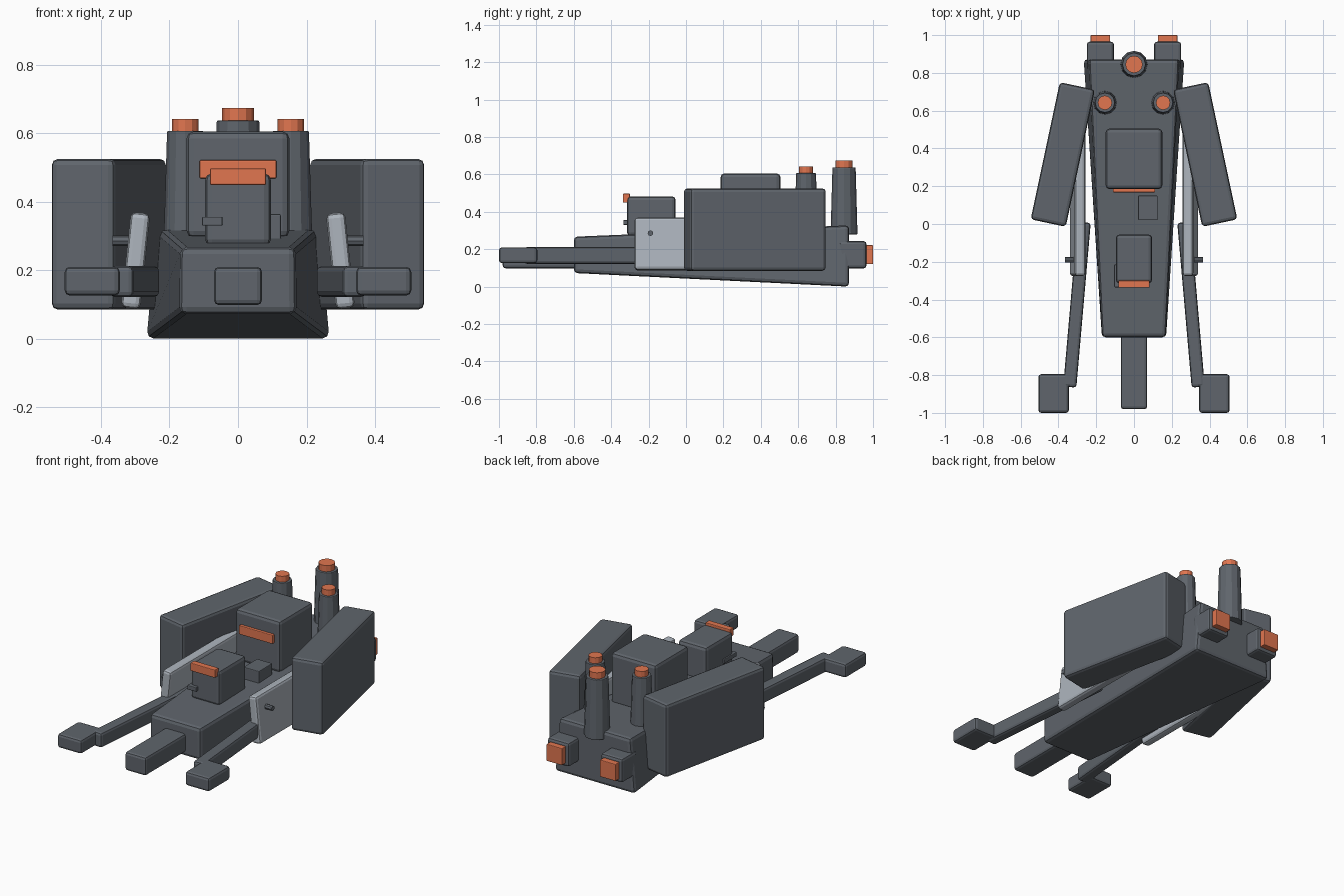
import bpy, bmesh
from math import radians
from mathutils import Matrix

if "Cube" in bpy.data.objects:
    bpy.data.objects.remove(bpy.data.objects["Cube"])


def material(name, rgb):
    m = bpy.data.materials.new(name)
    m.diffuse_color = (*rgb, 1)
    m.use_nodes = True
    m.node_tree.nodes["Principled BSDF"].inputs["Base Color"].default_value = m.diffuse_color
    return m


DARK = material("dark_grey", (0.115, 0.13, 0.15))
LIGHT = material("light_grey", (0.42, 0.46, 0.51))
ORANGE = material("orange", (0.75, 0.18, 0.08))


def finish(name, bm, mat, bevel):
    bmesh.ops.recalc_face_normals(bm, faces=bm.faces)
    me = bpy.data.meshes.new(name)
    bm.to_mesh(me)
    bm.free()
    me.materials.append(mat)
    ob = bpy.data.objects.new(name, me)
    bpy.context.collection.objects.link(ob)
    if bevel:
        mod = ob.modifiers.new("bevel", "BEVEL")
        mod.width = bevel
        mod.segments = 2
        mod.limit_method = "ANGLE"
        mod.angle_limit = radians(40)
    return ob


def box(name, x, y, z, mat=DARK, bevel=0.015, rot=(0, 0, 0)):
    """Box from (min, max) ranges, rotated about its centre."""
    bm = bmesh.new()
    bmesh.ops.create_cube(bm, size=1)
    size = [b - a for a, b in (x, y, z)]
    bmesh.ops.scale(bm, vec=size, verts=bm.verts)
    ob = finish(name, bm, mat, bevel)
    ob.location = [(a + b) / 2 for a, b in (x, y, z)]
    ob.rotation_euler = [radians(a) for a in rot]
    return ob


def cone(name, loc, z, r1, r2, mat=DARK, bevel=0.0, sides=12, axis="Z"):
    """Tapered cylinder between two heights, or along X when axis is X."""
    bm = bmesh.new()
    bmesh.ops.create_cone(bm, cap_ends=True, segments=sides, radius1=r1, radius2=r2, depth=z[1] - z[0])
    ob = finish(name, bm, mat, bevel)
    mid = (z[0] + z[1]) / 2
    if axis == "X":
        ob.location = (mid, loc[0], loc[1])
        ob.rotation_euler = (0, radians(90), 0)
    else:
        ob.location = (loc[0], loc[1], mid)
    return ob


# Hull: tapers toward the front, slightly narrower on top at the rear
bm = bmesh.new()
rings = []
for y, wb, wt, z0, z1 in ((-0.6, 0.17, 0.168, 0.073, 0.267), (0.872, 0.268, 0.238, 0.0, 0.328)):
    rings.append([bm.verts.new((x, y, z)) for x, z in ((-wb, z0), (wb, z0), (wt, z1), (-wt, z1))])
for i in range(4):
    j = (i + 1) % 4
    bm.faces.new((rings[0][i], rings[0][j], rings[1][j], rings[1][i]))
bm.faces.new(rings[0])
bm.faces.new(rings[1])
finish("hull", bm, DARK, 0.02)

# Nose prong
box("nose_prong", (-0.07, 0.07), (-0.98, -0.5), (0.098, 0.21))

# Deck houses with orange window strips
box("rear_cabin", (-0.15, 0.15), (0.185, 0.505), (0.295, 0.605), bevel=0.02)
box("rear_window", (-0.112, 0.112), (0.168, 0.2), (0.468, 0.522), ORANGE, 0.004)
box("front_cabin", (-0.096, 0.096), (-0.315, -0.055), (0.27, 0.483), bevel=0.02)
box("front_window", (-0.082, 0.082), (-0.337, -0.3), (0.449, 0.497), ORANGE, 0.004)

# Small deck details
box("side_hatch", (-0.105, -0.045), (-0.335, -0.215), (0.33, 0.356), bevel=0.004)
box("deck_hatch", (0.022, 0.125), (0.02, 0.15), (0.27, 0.364), bevel=0.004)

# Centre funnel
cone("centre_funnel", (0, 0.845), (0.28, 0.637), 0.072, 0.062, bevel=0.004)
cone("centre_funnel_cap", (0, 0.845), (0.62, 0.674), 0.046, 0.046, ORANGE)

for s, side in ((-1, "left"), (1, "right")):
    def span(a, b):
        return (a, b) if s > 0 else (-b, -a)

    # Side funnels
    cone(side + "_funnel", (s * 0.154, 0.642), (0.28, 0.607), 0.063, 0.053, bevel=0.004)
    cone(side + "_funnel_cap", (s * 0.154, 0.642), (0.59, 0.642), 0.038, 0.038, ORANGE)

    # Rear thrusters
    box(side + "_thruster", span(0.106, 0.25), (0.82, 0.965), (0.098, 0.243))
    box(side + "_thruster_glow", span(0.126, 0.23), (0.95, 1.0), (0.12, 0.222), ORANGE, 0.004)

    # Large angled side panels
    box(side + "_side_panel", span(0.282, 0.472), (-0.003, 0.739), (0.085, 0.525), bevel=0.018, rot=(0, 0, s * 12))

    # Light leaning plates with a small pin
    box(side + "_inner_plate", span(0.271, 0.327), (-0.275, 0.66), (0.088, 0.368), LIGHT, 0.015, (0, -s * 6, 0))
    cone(side + "_pin", (-0.19, 0.286), span(0.29, 0.366), 0.015, 0.015, axis="X", sides=8)

    # Front arms ending in flat feet
    box(side + "_arm", span(0.267, 0.337), (-0.865, 0.01), (0.122, 0.212), rot=(0, 0, s * 5))
    box(side + "_foot", span(0.345, 0.506), (-1.0, -0.795), (0.126, 0.21))
